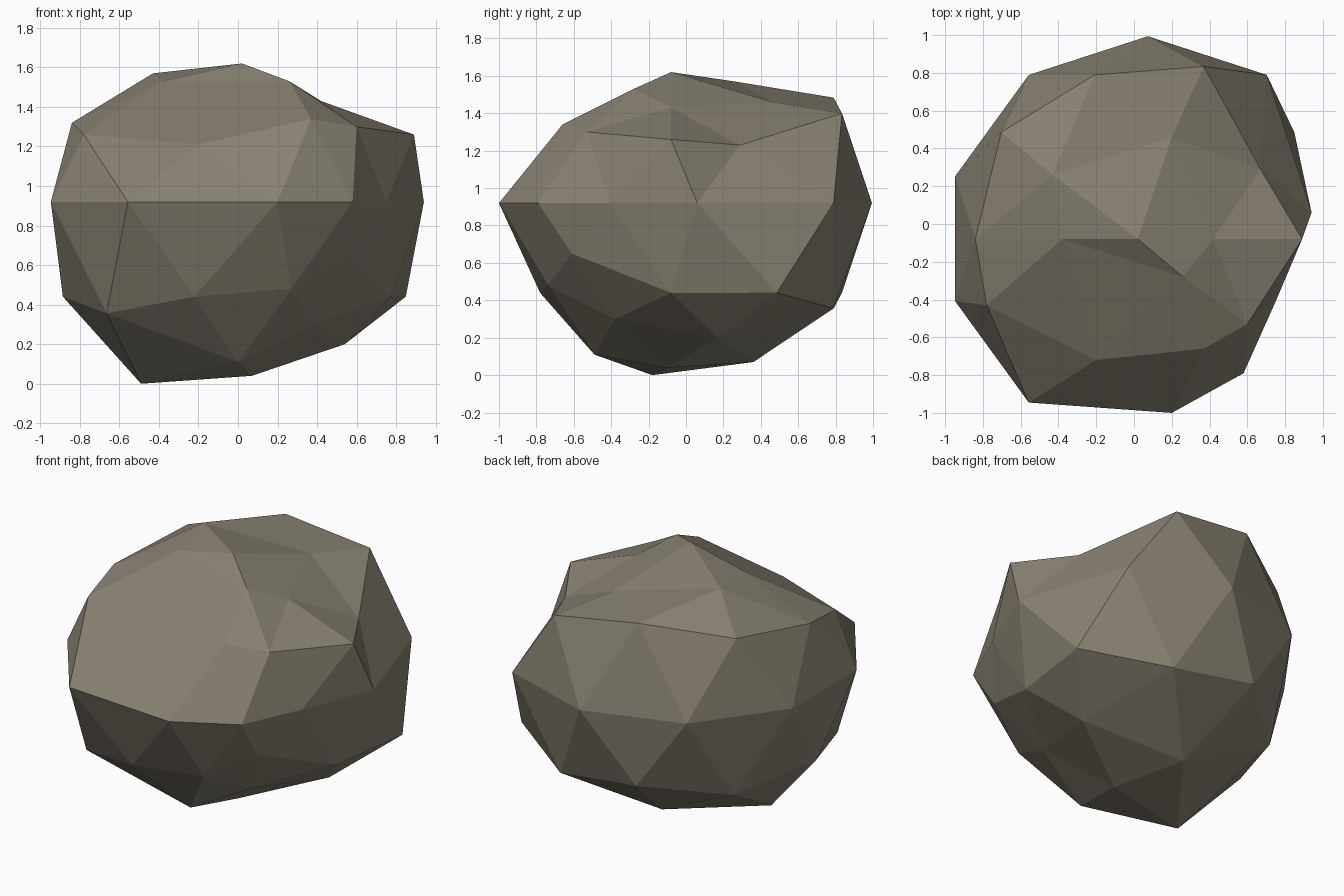
import bpy
from math import cos, sin, sqrt, radians
from mathutils import Vector

CENTRE = Vector((0.073, -0.078, 0.92))
RADIUS = 1.072

# Round boulder blank: every untouched corner stays on this low-poly ball
bpy.ops.mesh.primitive_ico_sphere_add(subdivisions=2, radius=1.0)
rock = bpy.context.object
rock.name = "boulder"
mesh = rock.data
start = [v.co.normalized() for v in mesh.vertices]
for v, d in zip(mesh.vertices, start):
    v.co = CENTRE + d * RADIUS


def knock(height, moves):
    """Push corners of one ring (unit height) to new spots, keyed by compass angle."""
    r = sqrt(max(0.0, 1 - height * height))
    for angle, spot in moves.items():
        a = radians(angle)
        d = Vector((r * cos(a), r * sin(a), height))
        i = max(range(len(start)), key=lambda k: start[k].dot(d))
        mesh.vertices[i].co = spot


# Worn-down crown
knock(1.0, {0: (0.02, -0.08, 1.62)})
knock(0.851, {0: (0.42, -0.08, 1.43), 72: (0.20, 0.46, 1.46), 144: (-0.43, 0.26, 1.57),
              216: (-0.38, -0.08, 1.53), 288: (0.26, -0.28, 1.53)})

# Shoulder: sloping front facet and a notch on the right
knock(0.526, {36: (0.67, 0.29, 1.23), 180: (-0.84, -0.08, 1.32),
              252: (-0.20, -0.72, 1.21), 324: (0.60, -0.53, 1.30)})
knock(0.447, {0: (0.89, -0.08, 1.26), 216: (-0.78, -0.43, 1.26), 288: (0.37, -0.66, 1.34)})

# Waist, dented at the front right
knock(0.0, {18: (0.94, 0.06, 0.92), 270: (0.20, -1.0, 0.92),
            306: (0.58, -0.79, 0.92), 342: (0.75, -0.41, 0.92)})

# Underside, chipped at the front right
knock(-0.447, {252: (-0.22, -0.78, 0.44), 324: (0.57, -0.61, 0.65)})
knock(-0.526, {0: (0.77, -0.08, 0.44), 288: (0.27, -0.74, 0.48)})
knock(-0.851, {36: (0.54, 0.17, 0.20), 108: (-0.08, 0.36, 0.07), 180: (-0.49, -0.18, 0.0),
               252: (0.0, -0.49, 0.11), 324: (0.38, -0.38, 0.30)})
knock(-1.0, {0: (0.07, -0.10, 0.04)})

# Single warm grey stone colour, flat faces
stone = bpy.data.materials.new("warm grey stone")
stone.diffuse_color = (0.25, 0.225, 0.17, 1.0)
mesh.materials.append(stone)
for p in mesh.polygons:
    p.use_smooth = False
mesh.update()
